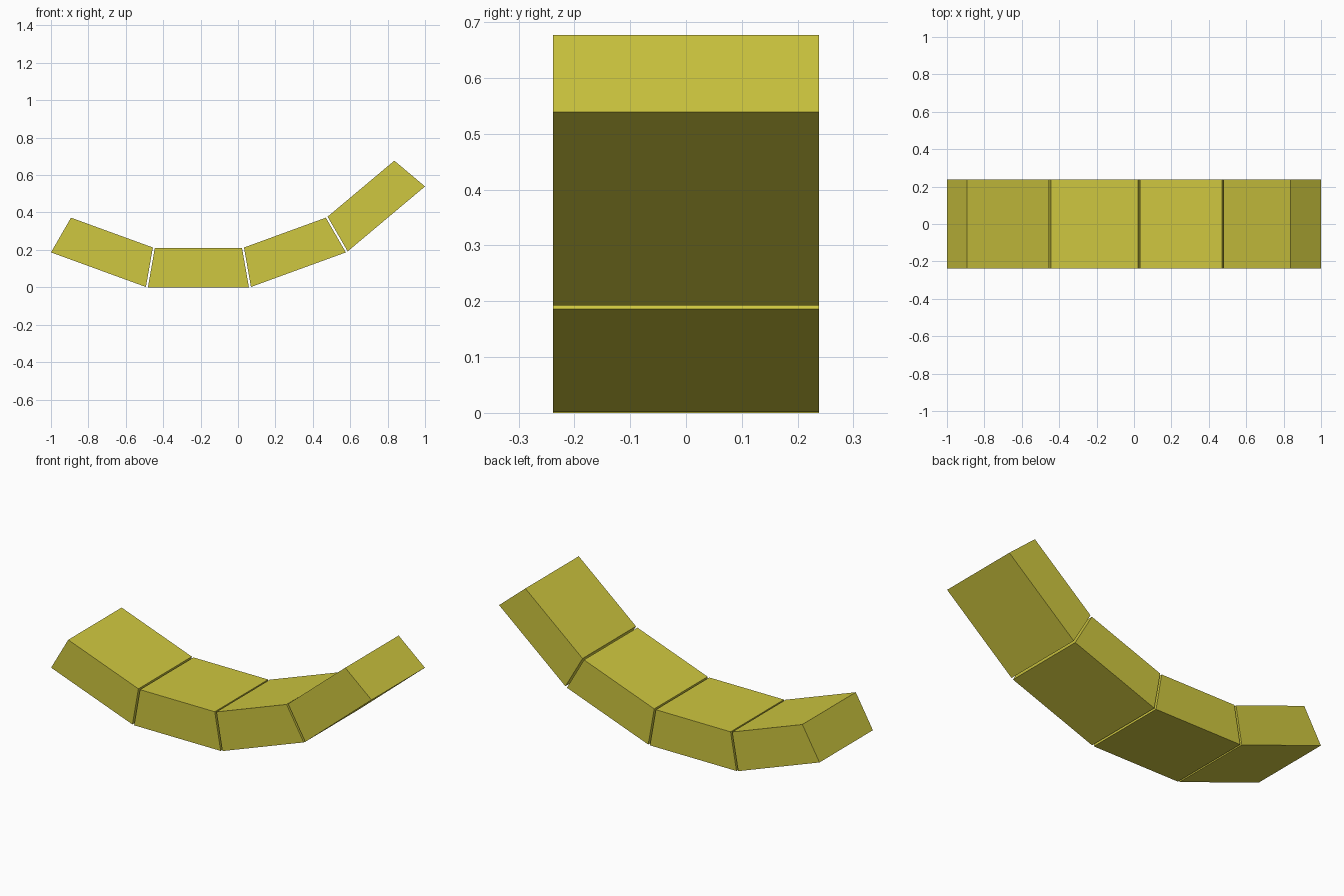
import bpy, bmesh
from math import radians
from mathutils import Matrix, Vector

if "Cube" in bpy.data.objects:
    bpy.data.objects.remove(bpy.data.objects["Cube"])

STEP = 20                  # degrees between neighbouring blocks
RADIUS = 1.563             # ring centre to outer face
CENTRE = Vector((-0.2116, 0, RADIUS))
HALF_DEPTH = 0.238
# wedge profile (x, z) measured from the ring centre
PROFILE = [(-0.27, -RADIUS), (0.27, -RADIUS), (0.233, -RADIUS + 0.211), (-0.233, -RADIUS + 0.211)]

mat = bpy.data.materials.new("yellow_block")
mat.diffuse_color = (0.62, 0.57, 0.05, 1)
mat.use_nodes = True
mat.node_tree.nodes["Principled BSDF"].inputs["Base Color"].default_value = mat.diffuse_color


def wedge_block(name, angle):
    """Extrude the wedge profile along y and swing it round the ring centre."""
    bm = bmesh.new()
    face = bm.faces.new([bm.verts.new((x, -HALF_DEPTH, z)) for x, z in PROFILE])
    ext = bmesh.ops.extrude_face_region(bm, geom=[face], use_keep_orig=True)
    moved = [v for v in ext["geom"] if isinstance(v, bmesh.types.BMVert)]
    bmesh.ops.translate(bm, vec=(0, 2 * HALF_DEPTH, 0), verts=moved)
    bmesh.ops.recalc_face_normals(bm, faces=bm.faces)
    turn = Matrix.Translation(CENTRE) @ Matrix.Rotation(radians(-angle), 4, 'Y')
    bmesh.ops.transform(bm, matrix=turn, verts=bm.verts)
    mesh = bpy.data.meshes.new(name)
    bm.to_mesh(mesh)
    bm.free()
    mesh.materials.append(mat)
    bpy.context.collection.objects.link(bpy.data.objects.new(name, mesh))


# four identical blocks along the arc, the second one lying flat
for i in range(4):
    wedge_block(f"arc_block_{i + 1}", (i - 1) * STEP)
